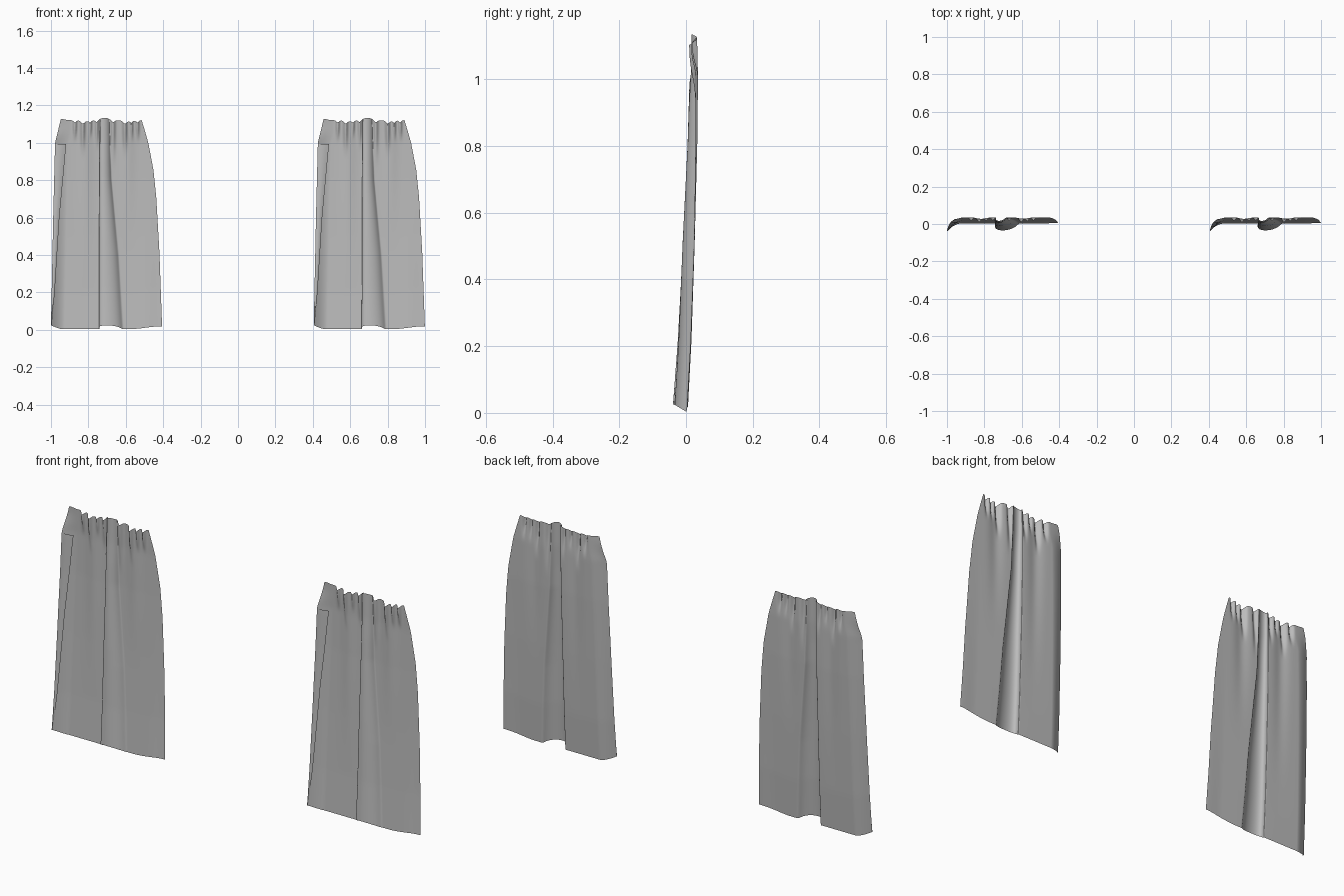
import bpy, bmesh, math

cube = bpy.data.objects.get("Cube")
if cube:
    bpy.data.objects.remove(cube)

fabric = bpy.data.materials.new("grey_fabric")
fabric.use_nodes = True
GREY = (0.5, 0.5, 0.5, 1)
fabric.diffuse_color = GREY
fabric.node_tree.nodes["Principled BSDF"].inputs["Base Color"].default_value = GREY

COLS, ROWS, FLAP = 170, 70, 6
PANEL_STEP = 1.405


def curve(points, t):
    """Smooth-free interpolation through (t, value) points."""
    for (a, va), (b, vb) in zip(points, points[1:]):
        if t <= b:
            return va + (vb - va) * max(0, (t - a) / (b - a))
    return points[-1][1]


def smooth(a, b, t):
    t = min(1, max(0, (t - a) / (b - a)))
    return t * t * (3 - 2 * t)


def bell(x, centre, width):
    return math.exp(-((x - centre) / width) ** 2)


# Outline and lean of the cloth against height
LEFT = [(0, -1), (0.6, -0.988), (1, -0.978), (1.13, -0.945)]
RIGHT = [(0, -0.406), (0.4, -0.42), (0.7, -0.437), (0.85, -0.452), (1, -0.48), (1.07, -0.5), (1.13, -0.518)]
LEAN = [(0, 0.002), (0.2, 0.013), (0.5, 0.024), (0.8, 0.033), (1, 0.036), (1.13, 0.033)]
# Main fold, side curl and turned edge
FOLD_X = [(0, -0.678), (0.4, -0.69), (0.8, -0.708), (1.13, -0.713)]
FOLD_W = [(0, 0.068), (0.4, 0.055), (0.8, 0.034), (1.13, 0.026)]
FOLD_D = [(0, 0.036), (0.5, 0.034), (0.9, 0.026), (1.13, 0.016)]
FLAP_X = [(0, -0.998), (0.2, -0.98), (0.6, -0.955), (1, -0.918)]
# Gathers below the heading: position, width, depth, start height
GATHERS = [(-0.872, 0.010, 0.014, 1.0), (-0.83, 0.011, 0.016, 0.92), (-0.79, 0.008, 0.010, 1.02),
           (-0.755, 0.010, 0.013, 0.95), (-0.668, 0.012, 0.014, 0.85), (-0.605, 0.011, 0.017, 0.92),
           (-0.57, 0.008, 0.012, 1.0), (-0.538, 0.009, 0.014, 1.0),
           (-0.815, 0.035, 0.008, 0.15), (-0.59, 0.035, 0.008, 0.4)]


def cloth_point(u, v):
    h = 1.12 * v
    x = curve(LEFT, h) + (curve(RIGHT, h) - curve(LEFT, h)) * u
    y = curve(LEAN, h)
    gather = sum(d * bell(x, c, w) * smooth(s, 1.1, h) for c, w, d, s in GATHERS)
    y -= gather
    # Forward curl at the outer side
    edge = max(0, 1 - (x - curve(LEFT, h)) / 0.07)
    y -= (0.037 - 0.014 * v) * edge ** 1.6 * (1 - 0.7 * smooth(0.98, 1.1, h))
    # Slight forward turn at the inner side when low
    y += 0.004 * smooth(-0.5, -0.41, x) * (1 - v)
    # Rounded main fold with a steep left flank
    w = curve(FOLD_W, h)
    t = (x - curve(FOLD_X, h)) / w
    bump = (1 - t * t) ** 2 if abs(t) < 1 else 0
    y -= curve(FOLD_D, h) * bump
    x += w * bump * (0.9 * t - 0.35)
    # Hem rises with the folds, heading is scalloped
    hem = 0.004 + 0.6 * max(0, -y) + 0.015 * smooth(-0.58, -0.41, x)
    top = 1.121 - gather * 0.8 + 0.013 * bell(x, -0.713, 0.03) + 0.006 * bell(x, -0.94, 0.02)
    return x, y, hem + (top - hem) * v


def add_grid(bm, point, cols, rows):
    grid = [[bm.verts.new(point(i / cols, j / rows)) for i in range(cols + 1)] for j in range(rows + 1)]
    for low, high in zip(grid, grid[1:]):
        for i in range(cols):
            bm.faces.new((low[i], low[i + 1], high[i + 1], high[i]))


def flap_point(u, v):
    """Side hem turned back over the front, ending under the heading."""
    x, y, z = cloth_point(0, v * 0.885)
    inner = max(x, curve(FLAP_X, z))
    return x + (inner - x) * u, y - 0.004 * math.sin(math.pi * u) + 0.008 * v * u, z


bm = bmesh.new()
add_grid(bm, cloth_point, COLS, ROWS)
add_grid(bm, flap_point, FLAP, ROWS)
bmesh.ops.remove_doubles(bm, verts=bm.verts, dist=0.0001)
mesh = bpy.data.meshes.new("curtain_panel")
bm.to_mesh(mesh)
bm.free()
mesh.materials.append(fabric)

# The two panels hang side by side
for name, offset in (("curtain_right", 0), ("curtain_left", PANEL_STEP)):
    panel = bpy.data.objects.new(name, mesh)
    panel.location.x = offset
    bpy.context.collection.objects.link(panel)
for poly in mesh.polygons:
    poly.use_smooth = True
